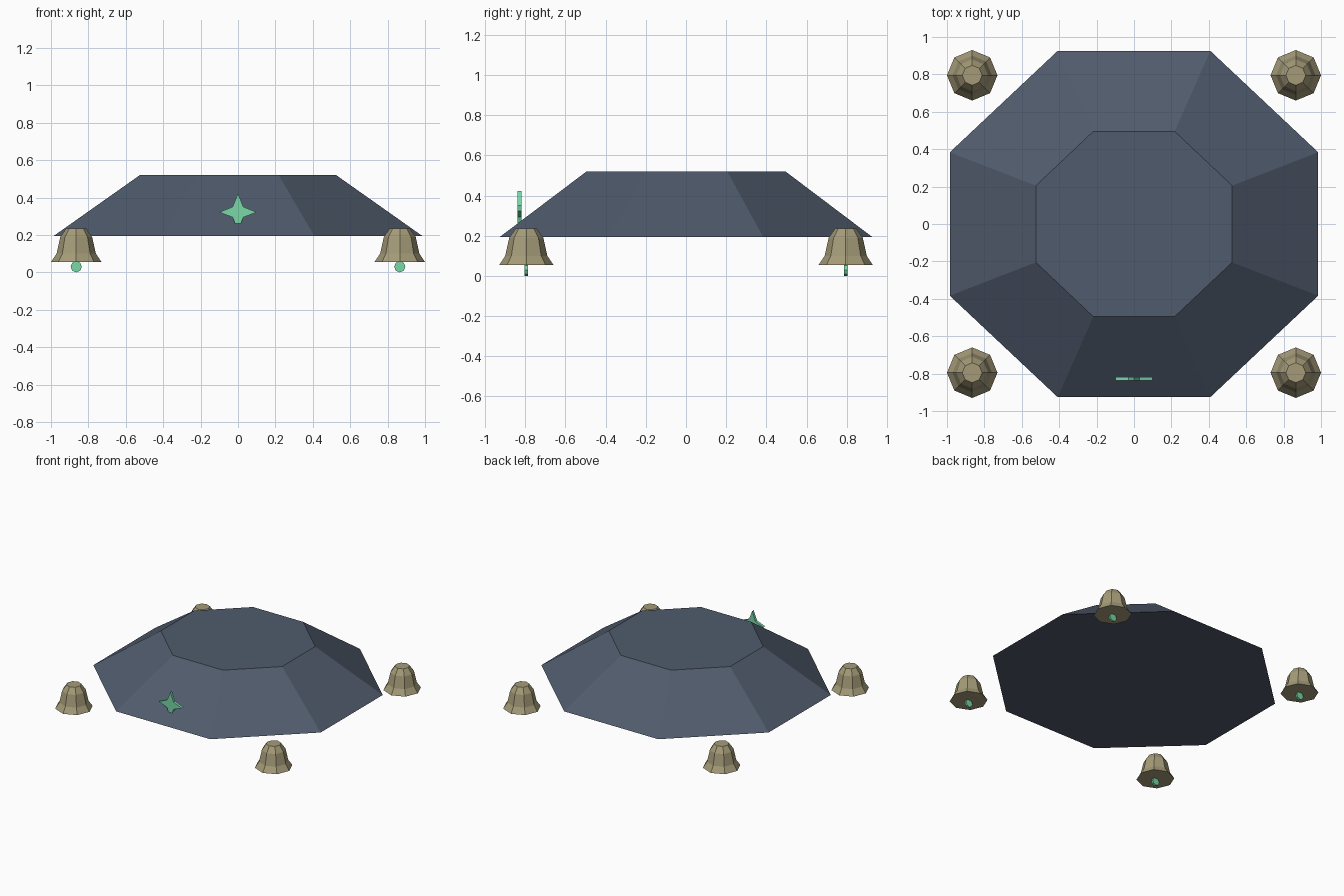
import bpy, bmesh, math
from math import cos, sin, pi

if "Cube" in bpy.data.objects:
    bpy.data.objects.remove(bpy.data.objects["Cube"])


def material(name, rgb):
    m = bpy.data.materials.new(name)
    m.diffuse_color = (*rgb, 1)
    m.use_nodes = True
    m.node_tree.nodes["Principled BSDF"].inputs["Base Color"].default_value = m.diffuse_color
    return m


SLATE = material("slate", (0.08, 0.105, 0.15))
BRASS = material("brass", (0.38, 0.33, 0.19))
JADE = material("jade", (0.19, 0.68, 0.39))


def finish(name, bm, mat, loc):
    bmesh.ops.recalc_face_normals(bm, faces=bm.faces)
    me = bpy.data.meshes.new(name)
    bm.to_mesh(me)
    bm.free()
    me.materials.append(mat)
    ob = bpy.data.objects.new(name, me)
    ob.location = loc
    bpy.context.collection.objects.link(ob)
    return ob


def loft(name, rings, mat, loc=(0, 0, 0), n=8, turn=0.5):
    """Closed faceted solid from rings (x radius, y radius, z)."""
    bm = bmesh.new()
    loops = []
    for rx, ry, z in rings:
        angles = [2 * pi * (i + turn) / n for i in range(n)]
        loops.append([bm.verts.new((rx * cos(a), ry * sin(a), z)) for a in angles])
    for a, b in zip(loops, loops[1:]):
        for i in range(n):
            j = (i + 1) % n
            bm.faces.new((a[i], a[j], b[j], b[i]))
    bm.faces.new(loops[0])
    bm.faces.new(loops[-1])
    return finish(name, bm, mat, loc)


def plate(name, points, depth, mat, loc):
    """Flat outline in x/z, extruded along y."""
    bm = bmesh.new()
    front = [bm.verts.new((x, -depth / 2, z)) for x, z in points]
    back = [bm.verts.new((x, depth / 2, z)) for x, z in points]
    bm.faces.new(front)
    bm.faces.new(back)
    for i in range(len(points)):
        j = (i + 1) % len(points)
        bm.faces.new((front[i], front[j], back[j], back[i]))
    return finish(name, bm, mat, loc)


# Octagonal roof
loft("roof", [(1.066, 1.002, 0.195), (0.568, 0.536, 0.52)], SLATE)

# Four-pointed star on the front slope
star = [(r * sin(i * pi / 4), r * cos(i * pi / 4))
        for i, r in enumerate([0.1, 0.04] * 4)]
plate("front_star", star, 0.02, JADE, (0, -0.828, 0.322))

# Corner bells with small clappers
bell = [(0.135, 0.055), (0.105, 0.10), (0.085, 0.19), (0.053, 0.235)]
disc = [(0.03 * cos(i * pi / 4), 0.03 * sin(i * pi / 4)) for i in range(8)]
for sx, side in ((-1, "left"), (1, "right")):
    for sy, end in ((-1, "front"), (1, "back")):
        x, y = 0.865 * sx, 0.795 * sy
        loft(f"{end}_{side}_bell", [(r, r, z) for r, z in bell], BRASS, (x, y, 0), turn=0)
        plate(f"{end}_{side}_clapper", disc, 0.016, JADE, (x, y, 0.03))
